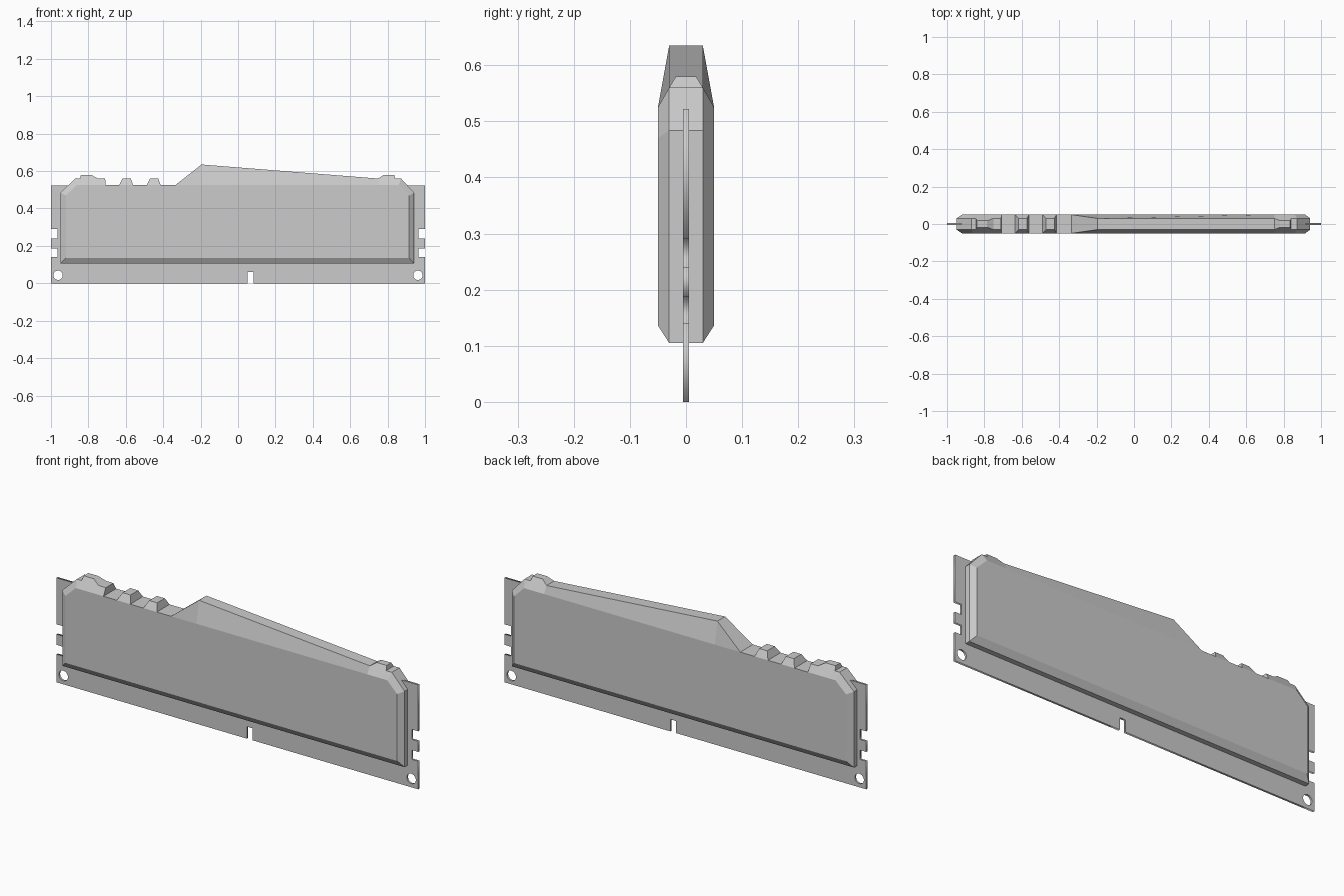
import bpy, bmesh, math

if "Cube" in bpy.data.objects:
    bpy.data.objects.remove(bpy.data.objects["Cube"])

# Circuit board: flat outline with side notches, key slot and two round holes
board_half = [(0.965, 0.14), (0.965, 0.187), (1, 0.187), (1, 0.24),
              (0.965, 0.24), (0.965, 0.29), (1, 0.29), (1, 0.522)]
outline = [(-1, 0), (0.052, 0), (0.052, 0.06), (0.083, 0.06), (0.083, 0),
           (1, 0), (1, 0.14)] + board_half
outline += [(-x, z) for x, z in reversed(board_half)] + [(-1, 0.14)]


def circle(cx, cz, r, n=24):
    return [(cx + r * math.cos(2 * math.pi * i / n),
             cz + r * math.sin(2 * math.pi * i / n)) for i in range(n)]


curve = bpy.data.curves.new("circuit_board", 'CURVE')
curve.dimensions = '2D'
curve.fill_mode = 'BOTH'
curve.extrude = 0.005
for loop in (outline, circle(-0.962, 0.043, 0.025), circle(0.962, 0.043, 0.025)):
    spline = curve.splines.new('POLY')
    spline.points.add(len(loop) - 1)
    for p, (x, z) in zip(spline.points, loop):
        p.co = (x, z, 0, 1)
    spline.use_cyclic_u = True
board = bpy.data.objects.new("circuit_board", curve)
bpy.context.collection.objects.link(board)
board.rotation_euler.x = math.pi / 2
bpy.context.view_layer.objects.active = board
board.select_set(True)
bpy.ops.object.convert(target='MESH')

# Heat spreader: silhouette rim points (x, z), top edge from left to right
DEPTH, RIM, SHOULDER = 0.05, 0.03, 0.525
top = [(-0.87, 0.56), (-0.845, 0.56), (-0.84, 0.58), (-0.785, 0.58),
       (-0.75, 0.56), (-0.71, 0.56), (-0.709, 0.525)]
for cx in (-0.595, -0.448):
    top += [(cx - 0.04, 0.525), (cx - 0.022, 0.56),
            (cx + 0.022, 0.56), (cx + 0.034, 0.525)]
top += [(-0.335, 0.525), (-0.195, 0.635), (0.75, 0.56), (0.78, 0.58),
        (0.835, 0.58), (0.84, 0.56), (0.872, 0.56)]


def rim_depth(z):
    if z <= SHOULDER:
        return DEPTH
    return 0.018 if abs(z - 0.58) < 0.001 else RIM


# Each entry: rim point, its half depth, matching point on the flat face
section = [((-0.95, 0.105), RIM, (-0.92, 0.136)),
           ((-0.95, 0.484), RIM, (-0.92, 0.47))]
section += [((x, z), rim_depth(z), (max(-0.862, min(0.86, x)), SHOULDER))
            for x, z in top]
section += [((0.942, 0.484), RIM, (0.915, 0.47)),
            ((0.942, 0.105), RIM, (0.915, 0.136))]

bm = bmesh.new()
rings = [[bm.verts.new((f[0], -DEPTH, f[1])) for r, d, f in section],
         [bm.verts.new((r[0], -d, r[1])) for r, d, f in section],
         [bm.verts.new((r[0], d, r[1])) for r, d, f in section],
         [bm.verts.new((f[0], DEPTH, f[1])) for r, d, f in section]]
n = len(section)
for a, b in zip(rings, rings[1:]):
    for i in range(n):
        j = (i + 1) % n
        bm.faces.new((a[i], a[j], b[j], b[i]))
bm.faces.new(rings[0])
bm.faces.new(rings[3][::-1])
bmesh.ops.remove_doubles(bm, verts=bm.verts, dist=0.0003)
bmesh.ops.recalc_face_normals(bm, faces=bm.faces)
mesh = bpy.data.meshes.new("heat_spreader")
bm.to_mesh(mesh)
bm.free()
bpy.context.collection.objects.link(bpy.data.objects.new("heat_spreader", mesh))
